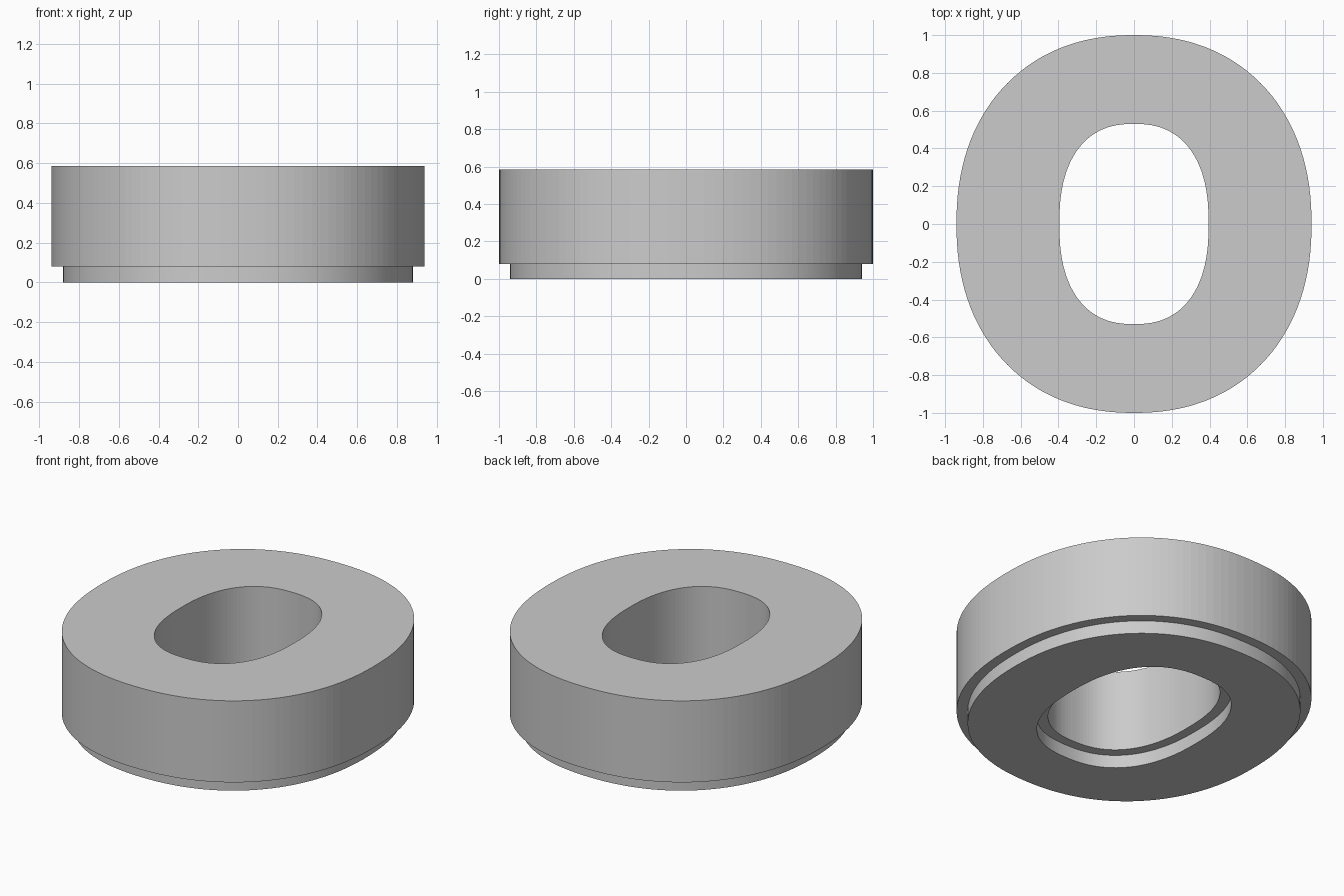
import bpy, bmesh, math

if "Cube" in bpy.data.objects:
    bpy.data.objects.remove(bpy.data.objects["Cube"])

SEGMENTS = 128

grey = bpy.data.materials.new("plain grey")
grey.diffuse_color = (0.6, 0.6, 0.6, 1)
grey.use_nodes = True
grey.node_tree.nodes["Principled BSDF"].inputs["Base Color"].default_value = grey.diffuse_color


def rounded_oval(half_x, half_y, power, angle):
    """Point on an oval slightly squarer than an ellipse."""
    c, s = math.cos(angle), math.sin(angle)
    return (half_x * math.copysign(abs(c) ** (2 / power), c),
            half_y * math.copysign(abs(s) ** (2 / power), s))


OUTER = (0.94, 1.0, 2.2)
OUTER_FOOT = (0.88, 0.94, 2.2)
HOLE = (0.395, 0.53, 2.4)
HOLE_FOOT = (0.455, 0.59, 2.4)

# Cross-section of the ring: upper body with a narrower foot
section = [(OUTER_FOOT, 0), (OUTER_FOOT, 0.08), (OUTER, 0.08), (OUTER, 0.585),
           (HOLE, 0.585), (HOLE, 0.08), (HOLE_FOOT, 0.08), (HOLE_FOOT, 0)]

bm = bmesh.new()
loops = []
for oval, z in section:
    loops.append([bm.verts.new((*rounded_oval(*oval, 2 * math.pi * (i + 0.5) / SEGMENTS), z))
                  for i in range(SEGMENTS)])

# Bridge each loop to the next, closing the cross-section
for k, low in enumerate(loops):
    high = loops[(k + 1) % len(loops)]
    for i in range(SEGMENTS):
        j = (i + 1) % SEGMENTS
        face = bm.faces.new((low[i], low[j], high[j], high[i]))
        face.smooth = k in (0, 6)  # only the foot walls are smooth
bmesh.ops.recalc_face_normals(bm, faces=bm.faces)

# Keep the foot corners crisp
for edge in bm.edges:
    if len(edge.link_faces) == 2 and edge.calc_face_angle() > math.radians(40):
        edge.smooth = False

mesh = bpy.data.meshes.new("oval_ring")
bm.to_mesh(mesh)
bm.free()
mesh.materials.append(grey)
ring = bpy.data.objects.new("oval_ring", mesh)
bpy.context.collection.objects.link(ring)
